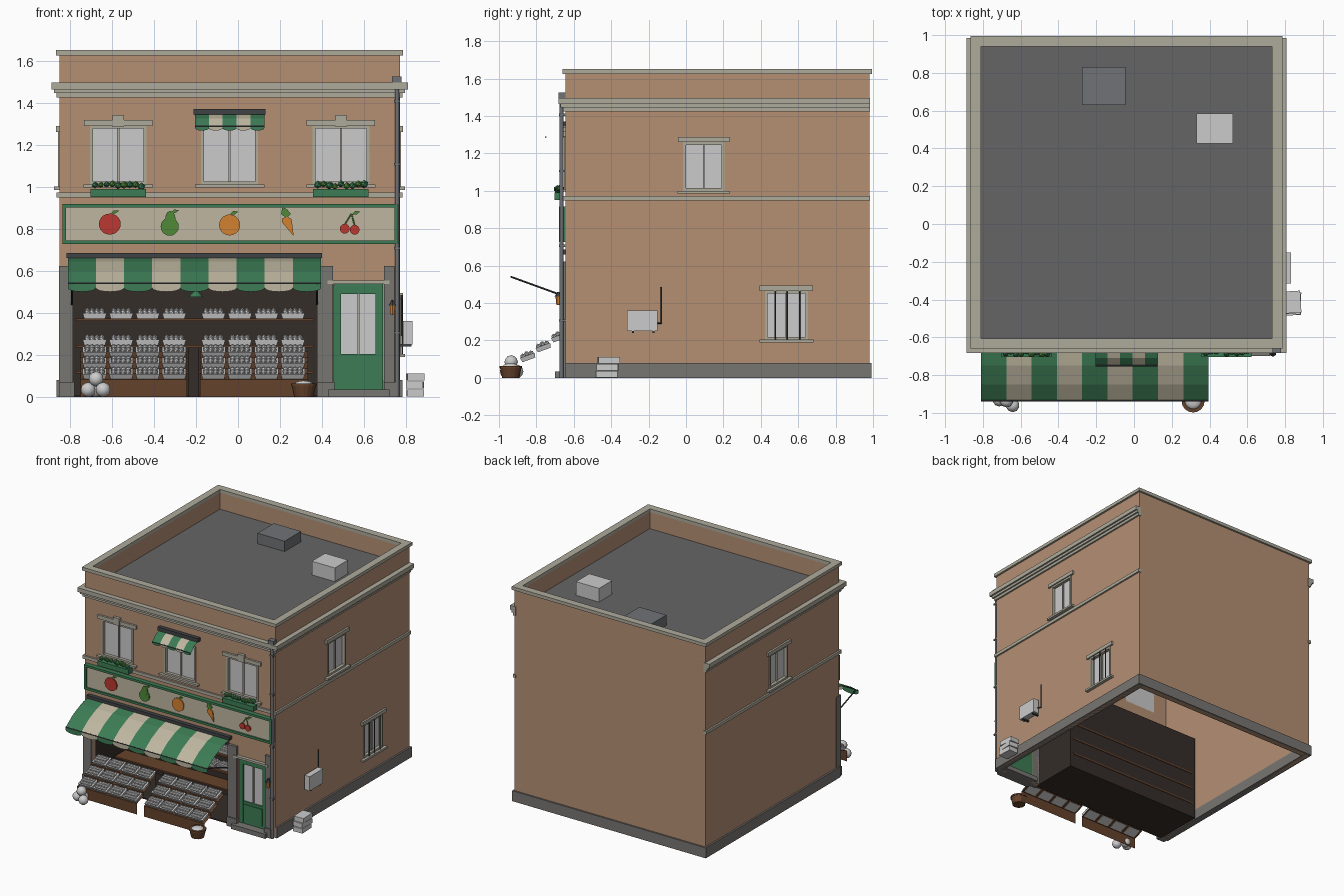
import bpy, bmesh, math, random
from mathutils import Vector, Matrix

if "Cube" in bpy.data.objects:
    bpy.data.objects.remove(bpy.data.objects["Cube"])
random.seed(3)

def mat(name, r, g, b):
    m = bpy.data.materials.new(name)
    m.diffuse_color = (r, g, b, 1)
    m.use_nodes = True
    m.node_tree.nodes["Principled BSDF"].inputs["Base Color"].default_value = m.diffuse_color
    return m
TAN = mat("tan_wall", .46, .28, .175); TRIM = mat("stone_trim", .42, .40, .33)
STONE = mat("grey_stone", .19, .18, .17); GREEN = mat("green_paint", .045, .2, .09)
CREAM = mat("cream", .52, .47, .35); DARK = mat("dark_interior", .035, .026, .022)
BROWN = mat("brown_wood", .13, .055, .025); ROOF = mat("roof_felt", .13, .13, .13)
METAL = mat("dark_metal", .05, .055, .06); RED = mat("red", .5, .04, .03)
ORANGE = mat("orange", .65, .22, .03); LEAF = mat("leaf", .08, .25, .04); PIPE = mat("pipe_grey", .16, .17, .18)

def mesh(name, verts, faces, m=None):
    me = bpy.data.meshes.new(name)
    me.from_pydata([tuple(v) for v in verts], [], faces)
    bm = bmesh.new(); bm.from_mesh(me)
    if len(faces) > 3: bmesh.ops.recalc_face_normals(bm, faces=bm.faces)
    bm.to_mesh(me); bm.free()
    if m: me.materials.append(m)
    o = bpy.data.objects.new(name, me)
    bpy.context.collection.objects.link(o)
    return o

BOXF = [(0, 1, 3, 2), (4, 6, 7, 5), (0, 4, 5, 1), (2, 3, 7, 6), (0, 2, 6, 4), (1, 5, 7, 3)]
def box(name, x0, x1, y0, y1, z0, z1, m=None):
    return mesh(name, [(x, y, z) for x in (x0, x1) for y in (y0, y1) for z in (z0, z1)], BOXF, m)

# facade coordinates: u along the wall, d outward, on the front, right or left wall
X0, X1, Y0, Y1 = -.85, .77, -.645, .98
def at(s, u, d):
    return {"F": (u, Y0 - d), "R": (X1 + d, u), "L": (X0 - d, u)}[s]
def fbox(s, name, u0, u1, d0, d1, z0, z1, m=None):
    a, b = at(s, u0, d0), at(s, u1, d1)
    return box(name, min(a[0], b[0]), max(a[0], b[0]), min(a[1], b[1]), max(a[1], b[1]), z0, z1, m)

def prism(name, pts, d0, d1, m):
    n = len(pts)
    v = [(x, Y0 - d, z) for d in (d0, d1) for x, z in pts]
    return mesh(name, v, [tuple(range(n)), tuple(range(n, 2 * n))] +
                [(i, (i + 1) % n, n + (i + 1) % n, n + i) for i in range(n)], m)
def oval(x, z, rx, rz, n=20):
    return [(x + rx * math.cos(i * math.tau / n), z + rz * math.sin(i * math.tau / n)) for i in range(n)]

def ring(name, x0, x1, y0, y1, t, z0, z1, m):
    v = [(x, y, z) for z in (z0, z1) for k in (0, t)
         for x, y in ((x0 + k, y0 + k), (x1 - k, y0 + k), (x1 - k, y1 - k), (x0 + k, y1 - k))]
    f = []
    for i in range(4):
        j = (i + 1) % 4
        f += [(i, j, 4 + j, 4 + i), (8 + i, 8 + j, 12 + j, 12 + i), (i, j, 8 + j, 8 + i), (4 + i, 4 + j, 12 + j, 12 + i)]
    return mesh(name, v, f, m)

def rod(name, p, q, r, m=None, r2=None, n=12):
    p, q = Vector(p), Vector(q)
    bm = bmesh.new()
    rot = (q - p).to_track_quat('Z', 'Y').to_matrix().to_4x4()
    bmesh.ops.create_cone(bm, cap_ends=True, segments=n, radius1=r, radius2=r if r2 is None else r2,
                          depth=(q - p).length, matrix=Matrix.Translation((p + q) / 2) @ rot)
    return finish(bm, name, m)
def ball(name, c, r, m=None, sub=2, s=(1, 1, 1)):
    bm = bmesh.new()
    bmesh.ops.create_icosphere(bm, subdivisions=sub, radius=r, matrix=Matrix.Translation(c) @ Matrix.Diagonal((*s, 1)))
    for f in bm.faces: f.smooth = sub > 1
    return finish(bm, name, m)
def finish(bm, name, m):
    me = bpy.data.meshes.new(name); bm.to_mesh(me); bm.free()
    if m: me.materials.append(m)
    o = bpy.data.objects.new(name, me); bpy.context.collection.objects.link(o)
    return o

# walls with cut openings
WIN = [("F", -.57, .27, 1.01, 1.29, 1), ("F", -.04, .27, 1.01, 1.29, 0), ("F", .49, .27, 1.01, 1.29, 1),
       ("R", .095, .22, 1.0, 1.26, 2), ("L", .095, .22, 1.0, 1.26, 2), ("R", .537, .23, .205, .465, 3)]
walls = ring("walls", X0, X1, Y0, Y1, .035, 0, 1.63, TAN)
cuts = [(s, c - w / 2, c + w / 2, a, b) for s, c, w, a, b, k in WIN]
cuts += [("F", -.785, .375, -.1, .655), ("F", .455, .695, -.1, .54)]
for s, u0, u1, a, b in cuts:
    c = fbox(s, "cutter", u0, u1, -.1, .1, a, b)
    c.hide_render = True
    md = walls.modifiers.new("cut", 'BOOLEAN')
    md.operation, md.solver, md.object = 'DIFFERENCE', 'EXACT', c
dg = bpy.context.evaluated_depsgraph_get()
cutme = bpy.data.meshes.new_from_object(walls.evaluated_get(dg))
walls.modifiers.clear(); walls.data = cutme
for o in [o for o in bpy.data.objects if o.name.startswith("cutter")]: bpy.data.objects.remove(o)

# roof, parapet cap, rooftop units
box("roof", X0 + .03, X1 - .03, Y0 + .03, Y1 - .03, 1.47, 1.495, ROOF)
ring("parapet_cap", -.865, .785, -.66, .995, .055, 1.625, 1.65, TRIM)
box("roof_hatch", -.275, -.045, .63, .83, 1.49, 1.575, PIPE)
box("roof_vent", .33, .525, .425, .585, 1.49, 1.60)

# cornice, band and plinth around the sides
def u_band(name, p, z0, z1):
    for s, a, b in (("F", X0 - p, X1 + p), ("R", Y0, Y1 + .005), ("L", Y0, Y1 + .005)):
        fbox(s, name, a, b, -.01, p, z0, z1, TRIM)
u_band("cornice_top", .038, 1.463, 1.495)
u_band("cornice_mid", .025, 1.445, 1.463)
u_band("cornice_low", .013, 1.425, 1.445)
u_band("floor_band", .013, .948, .972)
for s in "RL": fbox(s, "plinth", Y0, Y1 + .012, -.04, .013, 0, .08, STONE)
box("plinth_back", X0 - .013, X1 + .013, Y1 - .04, Y1 + .012, 0, .08, STONE)

# windows
for s, c, w, a, b, kind in WIN:
    h, t = w / 2, .014
    fbox(s, "window_glass", c - h, c + h, -.03, -.018, a, b)
    for u in (c - h, c + h - t): fbox(s, "window_jamb", u, u + t, -.03, .006, a, b, TRIM)
    for z in (a, b - t): fbox(s, "window_rail", c - h, c + h, -.03, .006, z, z + t, TRIM)
    fbox(s, "window_mullion", c - .005, c + .005, -.022, -.008, a, b, TRIM)
    fbox(s, "window_sill", c - h - .03, c + h + .03, -.01, .025, a - .015, a, TRIM)
    if kind:
        fbox(s, "window_lintel", c - h - .028, c + h + .028, -.01, .015, b, b + .028, TRIM)
    if kind == 1:
        fbox(s, "keystone", c - .027, c + .027, 0, .022, b - .005, b + .05, TRIM)
        # flower box
        fbox(s, "flower_box", c - .132, c + .132, .01, .058, .952, .99, GREEN)
        for i in range(9):
            ball("flower_plant", (c - .11 + i * .0275, Y0 - .035 + random.uniform(-.012, .012), 1 + random.uniform(0, .014)),
                 random.uniform(.014, .02), LEAF if i % 2 else GREEN, 1)
    if kind == 3:
        for i in range(3):
            u = c - .06 + i * .065
            rod("window_bar", (*at(s, u, .012), a), (*at(s, u, .012), b), .004, METAL, n=8)

# striped awnings with scalloped valance
def awning(name, x0, x1, n, prof, drop, scallop):
    w = (x1 - x0) / n
    y, z = prof[-1]
    for i in range(n):
        a = x0 + i * w
        v, f = [], []
        for p in prof + [(y, z - drop)]: v += [(a, *p), (a + w, *p)]
        k = len(prof)
        f = [(2 * j, 2 * j + 1, 2 * j + 3, 2 * j + 2) for j in range(k)]
        arc = [(a + w * (1 - math.cos(t)) / 2, y, z - drop - scallop * math.sin(t)) for t in (math.pi * q / 8 for q in range(1, 8))]
        f.append((2 * k, 2 * k + 1) + tuple(range(2 * k + 8, 2 * k + 1, -1)))
        mesh(name + "_stripe", v + arc, f, CREAM if i % 2 else GREEN)
    rod(name + "_front_bar", (x0, y, z), (x1, y, z), .004, METAL, n=8)
awning("shop_awning", -.81, .395, 9, [(-.66, .665), (-.75, .645), (-.85, .6), (-.935, .54)], .022, .018)
fbox("F", "shop_awning_box", -.815, .4, -.01, .03, .66, .685, METAL)
for x in (-.79, .375): rod("awning_arm", (x, -.935, .54), (x, -.66, .44), .005, METAL, n=8)
awning("window_awning", -.205, .125, 5, [(-.66, 1.345), (-.71, 1.325), (-.75, 1.287)], .008, .012)
fbox("F", "window_awning_box", -.212, .132, 0, .03, 1.343, 1.37, METAL)

# sign board with fruit and vegetable pictures
fbox("F", "sign_panel", -.82, .745, 0, .022, .735, .91, CREAM)
for z in (.727, .9): fbox("F", "sign_frame", -.835, .762, 0, .034, z, z + .017, GREEN)
for u in (-.835, .745): fbox("F", "sign_frame_end", u, u + .017, 0, .034, .727, .917, GREEN)
def leaf(x, z): prism("picture_leaf", [(x, z), (x + .018, z + .018), (x + .042, z + .016), (x + .024, z + .002)], .02, .032, LEAF)
prism("apple", oval(-.61, .822, .052, .05), .02, .03, RED); leaf(-.608, .87)
prism("pear_body", oval(-.325, .81, .043, .043), .02, .03, LEAF)
prism("pear_neck", oval(-.322, .85, .024, .034), .02, .031, LEAF); leaf(-.322, .873)
prism("orange_fruit", oval(-.04, .818, .05, .05), .02, .03, ORANGE); leaf(-.04, .866)
prism("carrot", [(.265, .765), (.208, .832), (.212, .85), (.235, .858), (.255, .845)], .02, .03, ORANGE)
prism("carrot_top", [(.232, .85), (.205, .87), (.212, .905), (.235, .89), (.252, .87)], .02, .03, LEAF)
for x, z in ((.508, .8), (.555, .795)):
    prism("cherry", oval(x, z, .023, .023), .02, .031, RED)
    rod("cherry_stem", (x, Y0 - .026, z + .02), (.54, Y0 - .026, .872), .003, LEAF, n=6)
leaf(.54, .866)

# stone pilasters and door surround
for u0, u1 in ((-.852, -.785), (.375, .452), (.695, .745)):
    fbox("F", "pilaster", u0, u1, -.035, .02, 0, .622, STONE)
    fbox("F", "pilaster_foot", u0, u1 + .006, 0, .03, 0, .07, STONE)
fbox("F", "door_step", .43, .72, -.06, .055, 0, .035, STONE)
fbox("F", "door_header", .425, .72, -.01, .025, .537, .553, TRIM)

# shop door
fbox("F", "door_lower", .465, .685, -.035, -.01, .035, .205, GREEN)
fbox("F", "door_lower_panel", .495, .655, -.012, -.004, .06, .185, GREEN)
fbox("F", "door_glass", .475, .675, -.03, -.02, .2, .5)
for u in (.455, .655): fbox("F", "door_stile", u, u + .035, -.035, -.008, .035, .53, GREEN)
fbox("F", "door_top", .46, .69, -.035, -.008, .49, .54, GREEN)
fbox("F", "door_mullion", .568, .577, -.025, -.012, .2, .5, TRIM)

# dark shop interior, shelves
YB = -.27
box("interior_back", -.8, .39, YB, YB + .012, 0, .67, DARK)
for x in (-.8, .378): box("interior_side", x, x + .012, Y0 + .02, YB, 0, .67, DARK)
box("interior_ceiling", -.8, .39, Y0 + .02, YB, .66, .67, DARK)
box("interior_floor", -.8, .39, Y0, YB, 0, .008, DARK)
for z in (.11, .235, .362): box("inner_shelf", -.77, .36, YB - .13, YB + .016, z, z + .012, BROWN)

# trays of produce, shared mesh
bm = bmesh.new()
T = Matrix.Translation
bmesh.ops.create_cone(bm, cap_ends=True, segments=4, radius1=.068, radius2=.078, depth=.026,
                      matrix=Matrix.Diagonal((1.04, .76, 1, 1)) @ T((0, 0, .013)) @ Matrix.Rotation(math.pi / 4, 4, 'Z'))
for i in range(4):
    for j in range(3):
        bmesh.ops.create_icosphere(bm, subdivisions=1, radius=.0155,
                                   matrix=T(((i - 1.5) * .023, (j - 1) * .023, .029 + .005 * (j == 1))))
tray = finish(bm, "tray", None)
def put_tray(x, y, z, tilt):
    o = bpy.data.objects.new("produce_tray", tray.data)
    o.location, o.rotation_euler = (x, y, z), (math.radians(tilt), 0, 0)
    bpy.context.collection.objects.link(o)
COLS = [-.682 + i * .126 for i in range(4)] + [-.117 + i * .126 for i in range(4)]
for x in COLS:
    for r in range(3): put_tray(x, -.84 + r * .083, .096 + r * .053, 20)
    for z in (.247, .374): put_tray(x, -.34, z, 0)
bpy.data.objects.remove(tray)

# outdoor stepped stands made of thin boards
prof = [(-.882, 0), (-.882, .082), (-.8, .112), (-.8, .135), (-.717, .165), (-.717, .188), (-.64, .217)]
for a, b in ((-.75, -.242), (-.182, .332)):
    mesh("display_stand", [(x, *p) for p in prof for x in (a, b)],
         [(2 * i, 2 * i + 1, 2 * i + 3, 2 * i + 2) for i in range(6)], BROWN)
box("stand_divider", -.238, -.186, -.66, -.63, .0, .235, DARK)

# melons, basket, hanging lamp
for c in ((-.713, -.93, .034), (-.642, -.96, .034), (-.675, -.935, .085), (-.68, -.905, .034)):
    ball("melon", c, .036)
rod("basket", (.313, -.937, 0), (.313, -.937, .055), .046, BROWN, .058, 16)
rod("basket_rim", (.313, -.937, .052), (.313, -.937, .064), .061, BROWN, n=16)
ball("basket_fruit", (.313, -.937, .062), .045, None, 2, (1, 1, .35))
rod("lamp_shade", (-.2, -.6, .475), (-.2, -.6, .505), .035, GREEN, .008, 16)
rod("lamp_cord", (-.2, -.6, .5), (-.2, -.6, .66), .003, METAL, n=6)

# downpipe with hopper, wall lantern
rod("downpipe", (.757, -.665, 0), (.757, -.665, 1.49), .011, PIPE)
box("pipe_hopper", .732, .778, -.683, -.645, 1.485, 1.525, PIPE)
for z in (.3, .7, 1.1, 1.4): box("pipe_clip", .742, .772, -.678, -.645, z, z + .012, PIPE)
rod("lantern_body", (.735, -.683, .39), (.735, -.683, .435), .01, ORANGE, .015, 6)
rod("lantern_cap", (.735, -.683, .435), (.735, -.683, .46), .02, METAL, .004, 6)
rod("lantern_arm", (.735, -.683, .455), (.735, -.645, .455), .004, METAL, n=6)

# side wall cooling unit and stacked crates
box("cooling_unit", .785, .83, -.315, -.152, .25, .36)
for y in (-.29, -.18): box("unit_bracket", .765, .825, y, y + .012, .24, .252, METAL)
rod("unit_pipe", (.778, -.132, .29), (.778, -.132, .485), .004, METAL, n=8)
rod("unit_pipe_elbow", (.8, -.16, .292), (.778, -.132, .292), .004, METAL, n=8)
for i in range(3):
    o = box("crate", -.04, .04, -.058, .058, .001 + i * .038, .036 + i * .038)
    o.location = (.843, -.425 + i * .006, 0)
    o.rotation_euler.z = (.04, -.05, .06)[i]
